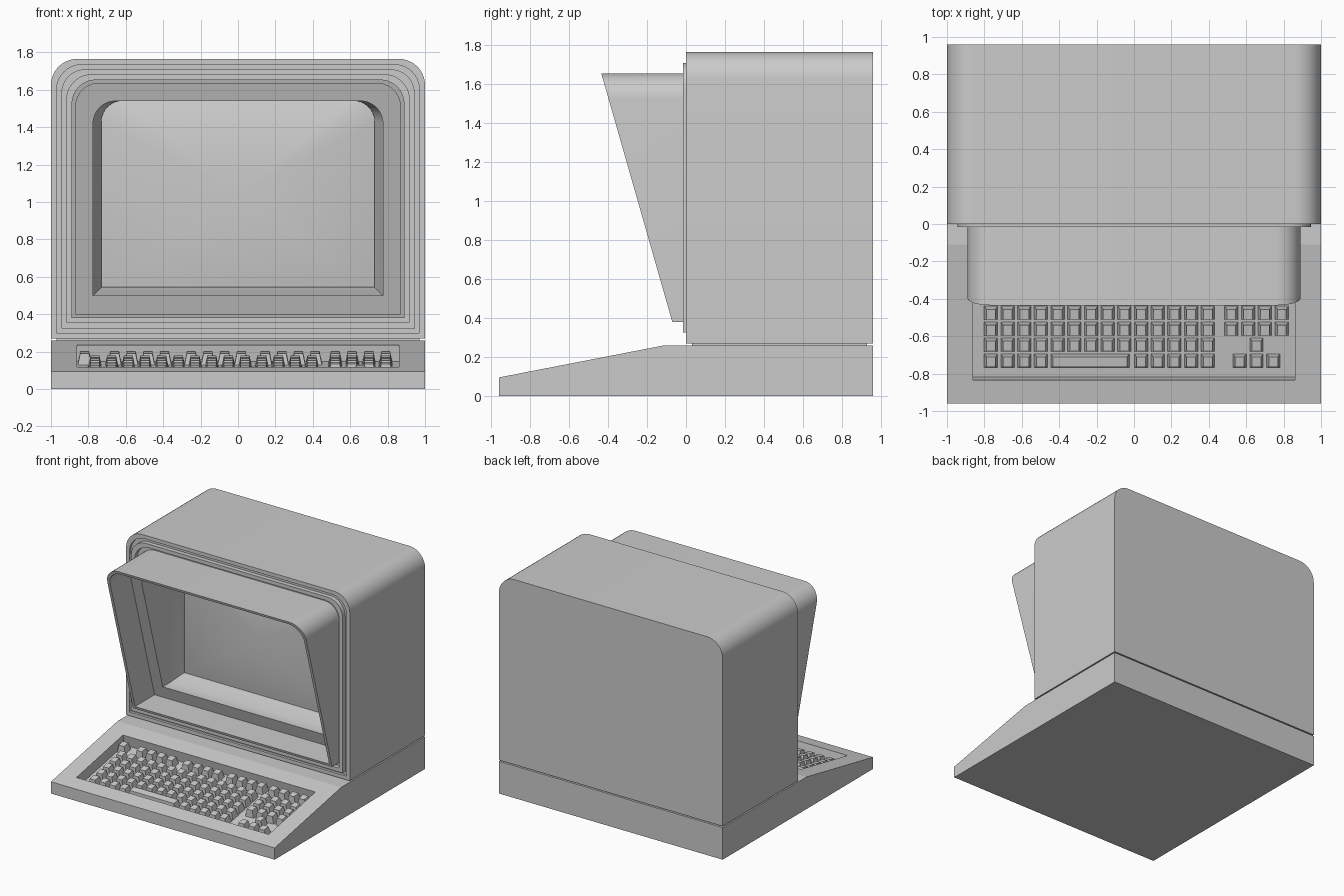
import bpy, bmesh, math
from mathutils import Vector

if "Cube" in bpy.data.objects:
    bpy.data.objects.remove(bpy.data.objects["Cube"])


def make(name, bm, smooth=True):
    me = bpy.data.meshes.new(name)
    bm.to_mesh(me)
    bm.free()
    ob = bpy.data.objects.new(name, me)
    bpy.context.collection.objects.link(ob)
    if smooth:
        bpy.ops.object.select_all(action='DESELECT')
        ob.select_set(True)
        bpy.context.view_layer.objects.active = ob
        bpy.ops.object.shade_smooth_by_angle(angle=math.radians(30))
    return ob


def loft(bm, rings, cap_start=False, cap_end=False):
    vs = [[bm.verts.new(p) for p in r] for r in rings]
    n = len(vs[0])
    for a, b in zip(vs, vs[1:]):
        for i in range(n):
            j = (i + 1) % n
            bm.faces.new((a[i], a[j], b[j], b[i]))
    if cap_start:
        bm.faces.new(vs[0][::-1])
    if cap_end:
        bm.faces.new(vs[-1])


def slant(z):
    return -0.07 - 0.286 * (z - 0.38)


def arch(hw, zb, zt, r, y=0.0, tilted=False, scale=1.0):
    """Outline with square bottom corners and round top corners."""
    pts = [(-hw, zb), (hw, zb)]
    for cx, start in ((hw - r, 0), (-hw + r, 90)):
        for k in range(11):
            a = math.radians(start + 9 * k)
            pts.append((cx + r * math.cos(a), zt - r + r * math.sin(a)))
    zc = (zb + zt) / 2
    pts = [(x * scale, zc + (z - zc) * scale) for x, z in pts]
    return [(x, y + (slant(z) if tilted else 0), z) for x, z in pts]


def arch_part(name, rings, **caps):
    bm = bmesh.new()
    loft(bm, rings, **caps)
    return make(name, bm)


# Outlines from the outside in
BODY = (1.0, 0.27, 1.765, 0.14)
LIP = (0.97, 0.30, 1.735, 0.135)
TRIM = (0.945, 0.325, 1.71, 0.13)
TRIM_IN = (0.915, 0.355, 1.68, 0.13)
HOOD = (0.89, 0.38, 1.655, 0.13)
HOOD_IN = (0.868, 0.40, 1.635, 0.125)
WINDOW = (0.775, 0.50, 1.54, 0.12)
GLASS = (0.73, 0.545, 1.54, 0.11)

# Monitor housing with grooved front
arch_part("monitor_housing", [arch(*BODY, 0.96), arch(*BODY, 0), arch(*LIP, 0),
                              arch(*LIP, 0.02), arch(*HOOD, 0.02)], cap_start=True)
# Raised trim ring around the hood
arch_part("trim_ring", [arch(*TRIM, 0.02), arch(*TRIM, -0.015),
                        arch(*TRIM_IN, -0.015), arch(*TRIM_IN, 0.02)])
# Overhanging hood, cut at a slant
arch_part("screen_hood", [arch(*HOOD, 0.02), arch(*HOOD, 0, True),
                          arch(*HOOD_IN, 0, True), arch(*HOOD_IN, 0.25, True)])
# Recessed bezel, parallel to the slanted hood opening
arch_part("screen_bezel", [arch(*HOOD_IN, 0.25, True), arch(*WINDOW, 0.25, True),
                           arch(*WINDOW, 0.25), arch(*GLASS, 0.33), arch(*GLASS, 0.37)])
# Bulging screen
arch_part("screen", [arch(*GLASS, 0.36 - 0.06 * (1 - s ** 2.5), scale=s)
                     for s in (1, 0.95, 0.9, 0.8, 0.7, 0.55, 0.4, 0.2, 0.05)], cap_end=True)

# Keyboard slope frame: point on the slope at (x, y), moved d along its normal
TILT = math.atan2(0.165, 0.85)


def on_slope(x, y, d=0.0):
    z = 0.26 + (y + 0.11) * math.tan(TILT)
    return Vector((x, y - d * math.sin(TILT), z + d * math.cos(TILT)))


def slope_rect(x0, x1, y0, y1, d=0.0):
    return [on_slope(x, y, d) for x, y in ((x0, y0), (x1, y0), (x1, y1), (x0, y1))]


# Wedge base with the sunken keyboard tray
FLOOR = -0.088
bm = bmesh.new()
side = [(-0.96, 0), (0.96, 0), (0.96, 0.26), (-0.11, 0.26), (-0.96, 0.095)]
left = [bm.verts.new((-1, y, z)) for y, z in side]
right = [bm.verts.new((1, y, z)) for y, z in side]
bm.faces.new(left)
bm.faces.new(right)
for i in range(4):  # the fifth side, the slope, carries the tray
    bm.faces.new((left[i], left[i + 1], right[i + 1], right[i]))
bm.faces.new((left[4], left[0], right[0], right[4]))
slope_gap = [f for f in bm.faces if set(f.verts) == {left[3], left[4], right[3], right[4]}]
bmesh.ops.delete(bm, geom=slope_gap, context='FACES_ONLY')
loft(bm, [slope_rect(-1, 1, -0.96, -0.11),
          slope_rect(-0.86, 0.86, -0.835, -0.24),
          slope_rect(-0.86, 0.86, -0.835, -0.24, FLOOR)], cap_end=True)
bmesh.ops.remove_doubles(bm, verts=bm.verts, dist=0.001)
bmesh.ops.recalc_face_normals(bm, faces=bm.faces)
make("keyboard_base", bm, smooth=False)

# Narrow spacer in the seam between base and housing
bm = bmesh.new()
loft(bm, [[(-0.97, 0.03, z), (0.97, 0.03, z), (0.97, 0.93, z), (-0.97, 0.93, z)]
          for z in (0.255, 0.275)], cap_start=True, cap_end=True)
make("seam_spacer", bm, smooth=False)

# Keys: tapered caps standing on the tray floor
PITCH = 0.0892
main = [-0.765 + PITCH * i for i in range(14)]
pad = [0.52, 0.61, 0.70, 0.79]
functions = [-0.82] + [s + PITCH * i for s in (-0.66, -0.25, 0.145) for i in range(4)]
rows = [(-0.300, functions + pad),
        (-0.407, main + pad),
        (-0.492, main + pad),
        (-0.577, main + pad),
        (-0.662, main + [0.655]),
        (-0.747, main[:4] + main[9:] + [0.565, 0.655, 0.745])]


def add_key(bm, x, y, w=0.072):
    h, t, k = w / 2, 0.012, 0.036
    loft(bm, [slope_rect(x - h, x + h, y - k, y + k, FLOOR),
              slope_rect(x - h + t, x + h - t, y - k + t, y + k - t / 2, -0.03)], cap_end=True)


bm = bmesh.new()
for y, xs in rows:
    for x in xs:
        add_key(bm, x, y)
make("keys", bm, smooth=False)

bm = bmesh.new()
add_key(bm, -0.235, -0.747, 0.42)
make("space_bar", bm, smooth=False)
